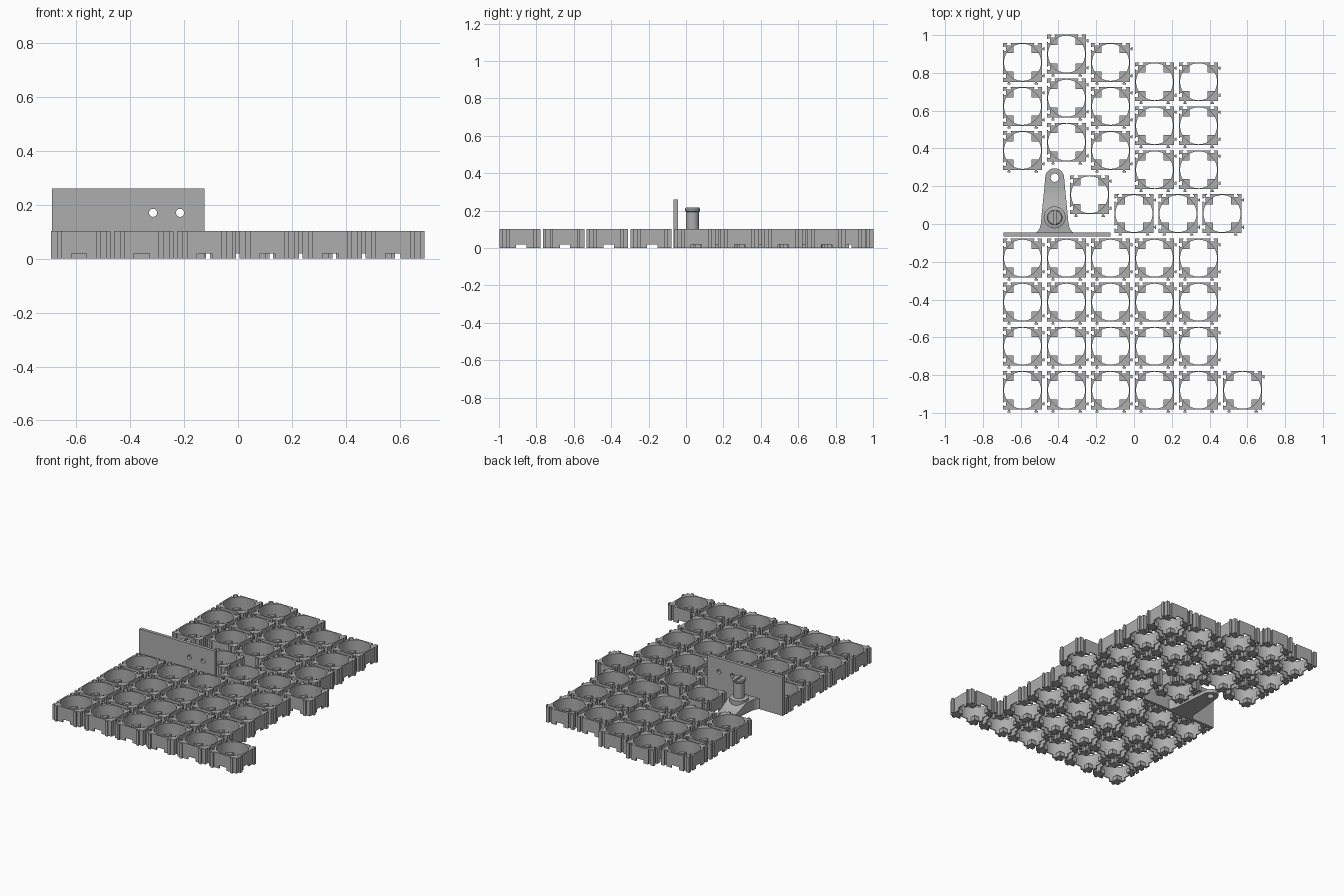
import bpy, bmesh
from math import sin, cos, pi, radians, asin, sqrt
from mathutils import Vector

if "Cube" in bpy.data.objects:
    bpy.data.objects.remove(bpy.data.objects["Cube"], do_unlink=True)

gray = bpy.data.materials.new("plain gray")
gray.use_nodes = True
gray.diffuse_color = (0.42, 0.42, 0.42, 1)
gray.node_tree.nodes["Principled BSDF"].inputs["Base Color"].default_value = (0.42, 0.42, 0.42, 1)


def link(name, bm):
    bmesh.ops.recalc_face_normals(bm, faces=bm.faces)
    mesh = bpy.data.meshes.new(name)
    bm.to_mesh(mesh)
    bm.free()
    mesh.materials.append(gray)
    obj = bpy.data.objects.new(name, mesh)
    bpy.context.collection.objects.link(obj)
    return obj


def prism(name, points, z0, z1):
    bm = bmesh.new()
    face = bm.faces.new([bm.verts.new((x, y, z0)) for x, y in points])
    top = bmesh.ops.extrude_face_region(bm, geom=[face])["geom"]
    bmesh.ops.translate(bm, vec=(0, 0, z1 - z0),
                        verts=[v for v in top if isinstance(v, bmesh.types.BMVert)])
    return link(name, bm)


def box(name, x0, x1, y0, y1, z0, z1):
    return prism(name, [(x0, y0), (x1, y0), (x1, y1), (x0, y1)], z0, z1)


def circle(r, n=48, cx=0, cy=0):
    return [(cx + r * cos(2 * pi * i / n), cy + r * sin(2 * pi * i / n)) for i in range(n)]


def cut(obj, cutters):
    for c in cutters:
        mod = obj.modifiers.new("cut", "BOOLEAN")
        mod.operation, mod.solver, mod.object = "DIFFERENCE", "EXACT", c
    bpy.context.view_layer.update()
    mesh = bpy.data.meshes.new_from_object(obj.evaluated_get(bpy.context.evaluated_depsgraph_get()))
    obj.modifiers.clear()
    obj.data = mesh
    for c in cutters:
        bpy.data.objects.remove(c, do_unlink=True)


def smooth(obj):
    bpy.ops.object.select_all(action="DESELECT")
    obj.select_set(True)
    bpy.context.view_layer.objects.active = obj
    bpy.ops.object.shade_smooth_by_angle(angle=radians(30))


# Cell outline: pegs on the right and front sides, sockets on the left and back
HALF, HEIGHT, BORE, ARM, FLOOR = 0.103, 0.103, 0.098, 0.048, 0.03
PEG = [(-0.005, 0), (-0.005, 0.007), (-0.009, 0.007), (-0.009, 0.014),
       (0.009, 0.014), (0.009, 0.007), (0.005, 0.007), (0.005, 0)]
SOCKET = [(-0.008, 0), (-0.008, -0.004), (-0.012, -0.004), (-0.012, -0.015),
          (0.012, -0.015), (0.012, -0.004), (0.008, -0.004), (0.008, 0)]
outline = []
for side, shape in enumerate([PEG, PEG, SOCKET, SOCKET]):
    a = -pi / 2 + side * pi / 2
    edge = [(-HALF, 0)] + [(c + u, d) for c in (-0.072, 0.072) for u, d in shape]
    for u, d in edge:
        r = HALF + d
        outline.append((r * cos(a) - u * sin(a), r * sin(a) + u * cos(a)))
cell = prism("cell_holder", outline, 0, HEIGHT)

# Round bore above the corner tabs, cross opening through the floor, wire slots
cross = []
spread = asin(ARM / BORE)
for q in range(4):
    a = q * pi / 2
    cross += [(BORE * cos(a + spread * k / 5), BORE * sin(a + spread * k / 5)) for k in range(-5, 6)]
    cross.append((ARM * sqrt(2) * cos(a + pi / 4), ARM * sqrt(2) * sin(a + pi / 4)))
cut(cell, [prism("bore_cutter", circle(BORE), FLOOR, 0.2),
           prism("cross_cutter", cross, -0.1, FLOOR + 0.01),
           box("slot_x_cutter", -0.2, 0.2, -0.028, 0.028, -0.1, 0.02),
           box("slot_y_cutter", -0.028, 0.028, -0.2, 0.2, -0.1, 0.02)])
smooth(cell)

# Cell layout
PITCH = 0.233
X0 = -0.59
places = [(X0 + i * PITCH, -0.88 + j * PITCH) for j in range(4) for i in range(5)]
places.append((X0 + 5 * PITCH, -0.88))
for col, y in enumerate([0.39, 0.433, 0.39, 0.287, 0.287]):
    places += [(X0 + col * PITCH, y + j * PITCH) for j in range(3)]
places += [(i * PITCH, 0.055) for i in range(3)]
places.append((-0.235, 0.155))
cell.location = (*places[0], 0)
for x, y in places[1:]:
    copy = cell.copy()
    copy.location = (x, y, 0)
    bpy.context.collection.objects.link(copy)

# Upright plate with two holes
plate = box("upright_plate", -0.69, -0.125, -0.066, -0.044, 0, 0.26)
holes = []
for x in (-0.315, -0.215):
    h = prism("hole_cutter", circle(0.015, 24), -0.2, 0.2)
    h.rotation_euler.x = pi / 2
    h.location = (x, 0, 0.17)
    holes.append(h)
cut(plate, holes)
smooth(plate)

# Tapered foot: stations of y, half width and top height
PX, PY = -0.42, 0.035
TIP, TIP_R = 0.245, 0.05
stations = [(-0.05, 0.112, 0.07), (-0.042, 0.093, 0.07), (-0.025, 0.08, 0.07),
            (0, 0.073, 0.07), (0.06, 0.068, 0.07), (0.09, 0.065, 0.055),
            (0.12, 0.062, 0.041), (0.15, 0.059, 0.031), (0.19, 0.055, 0.025)]
stations += [(TIP + TIP_R * sin(k * pi / 20), TIP_R * cos(k * pi / 20), 0.025) for k in range(10)]
stations.append((TIP + TIP_R, 0.003, 0.025))
bm = bmesh.new()
rings = [[bm.verts.new((PX + sx * w, y, z)) for sx, z in ((-1, 0), (1, 0), (1, h), (-1, h))]
         for y, w, h in stations]
for a, b in zip(rings, rings[1:]):
    for i in range(4):
        j = (i + 1) % 4
        bm.faces.new((a[i], a[j], b[j], b[i]))
bm.faces.new(rings[0])
bm.faces.new(rings[-1])
foot = link("bracket_foot", bm)
cut(foot, [prism("foot_hole_cutter", circle(0.022, 24, PX, TIP), -0.1, 0.2)])
smooth(foot)

# Turned post with collar, rounded head and a screwdriver slot
bm = bmesh.new()
profile = [(0, 0.02), (0.058, 0.02), (0.058, 0.085), (0.034, 0.09), (0.034, 0.192),
           (0.041, 0.198), (0.041, 0.21), (0.036, 0.216), (0, 0.216)]
verts = [bm.verts.new((r, 0, z)) for r, z in profile]
edges = [bm.edges.new(p) for p in zip(verts, verts[1:])]
bmesh.ops.spin(bm, geom=verts + edges, axis=(0, 0, 1), cent=(0, 0, 0),
               angle=2 * pi, steps=32, use_duplicate=False)
bmesh.ops.remove_doubles(bm, verts=bm.verts, dist=0.0005)
post = link("slotted_post", bm)
cut(post, [box("post_slot_cutter", -0.006, 0.006, -0.1, 0.1, 0.195, 0.3)])
post.location = (PX, PY, 0)
smooth(post)
